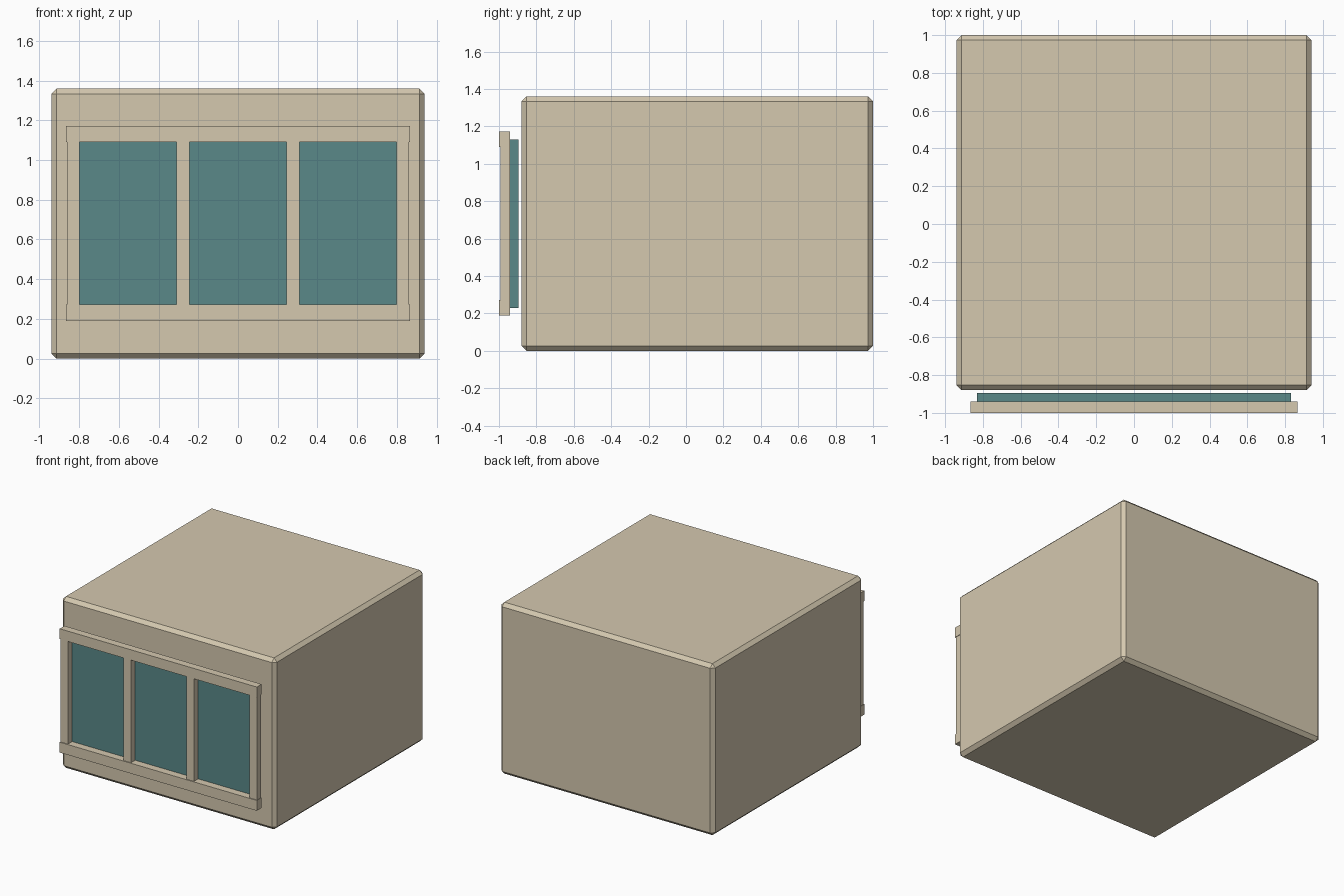
import bpy

if "Cube" in bpy.data.objects:
    bpy.data.objects.remove(bpy.data.objects["Cube"], do_unlink=True)


def material(name, rgb):
    mat = bpy.data.materials.new(name)
    mat.use_nodes = True
    mat.diffuse_color = (*rgb, 1)
    mat.node_tree.nodes["Principled BSDF"].inputs["Base Color"].default_value = (*rgb, 1)
    return mat


def box(name, x, y, z, mat, bevel=0):
    """Box from (min, max) ranges, with an optional flat chamfer."""
    ranges = (x, y, z)
    bpy.ops.mesh.primitive_cube_add(size=1, location=[(a + b) / 2 for a, b in ranges])
    obj = bpy.context.object
    obj.name = name
    obj.scale = [b - a for a, b in ranges]
    bpy.ops.object.transform_apply(location=False, rotation=False, scale=True)
    obj.data.materials.append(mat)
    if bevel:
        mod = obj.modifiers.new("chamfer", "BEVEL")
        mod.width = bevel
        mod.segments = 1
    return obj


beige = material("warm beige", (0.66, 0.58, 0.43))
teal = material("teal glass", (0.10, 0.25, 0.25))

# Chamfered main block
box("body", (-0.94, 0.94), (-0.88, 1.0), (0, 1.36), beige, bevel=0.027)

# Glass sheet standing just in front of the body
box("window_glass", (-0.83, 0.83), (-0.94, -0.895), (0.23, 1.13), teal)

# Window frame: two rails, then evenly spaced uprights set back slightly
for name, z in (("bottom_rail", 0.19), ("top_rail", 1.09)):
    box(name, (-0.865, 0.865), (-1.0, -0.94), (z, z + 0.082), beige)

half = 0.0325
spacing = 0.553
for i, name in enumerate(("right_stile", "right_mullion", "left_mullion", "left_stile")):
    x = (i - 1.5) * spacing
    box(name, (x - half, x + half), (-0.993, -0.94), (0.27, 1.09), beige)
